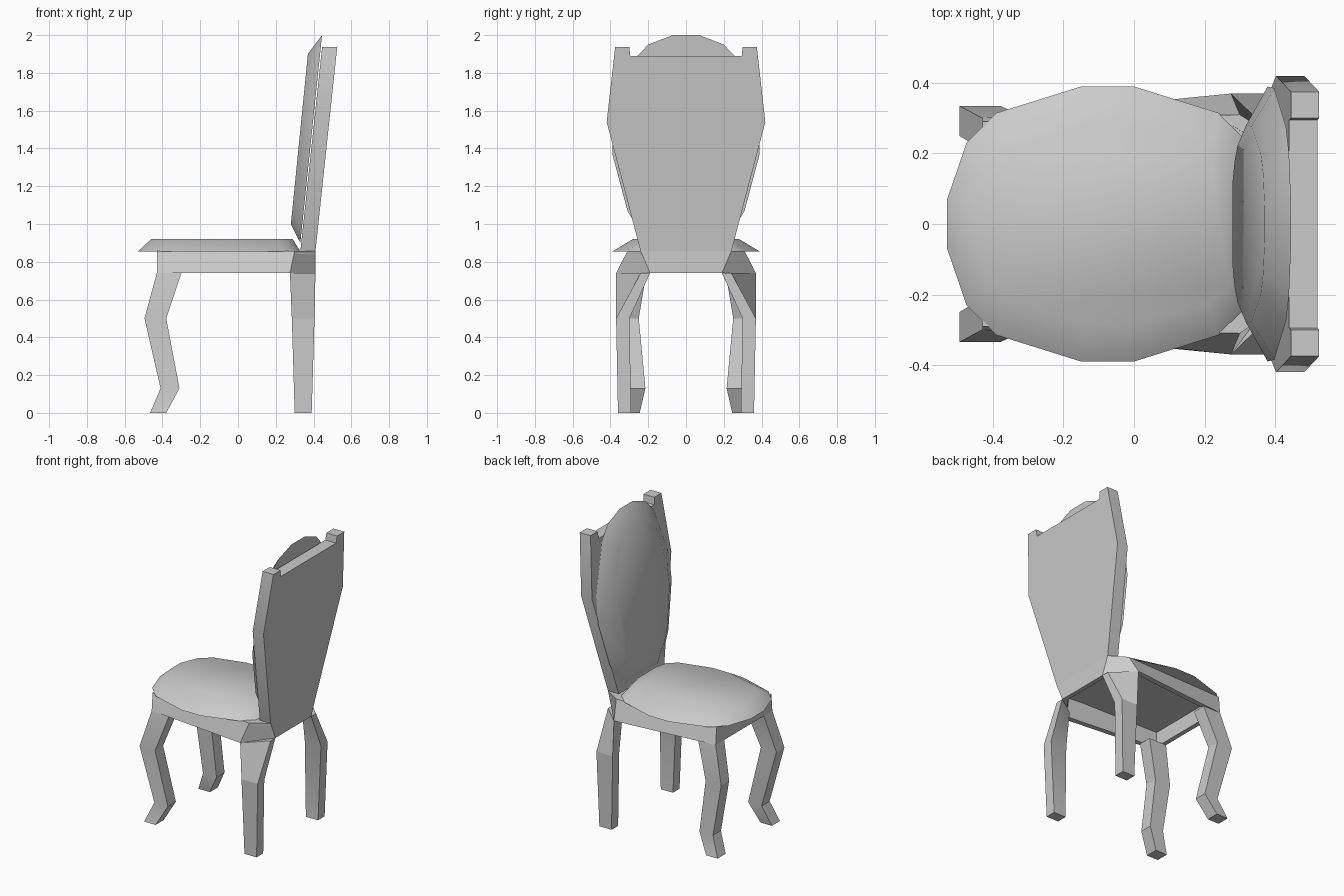
import bpy, bmesh, math

if "Cube" in bpy.data.objects:
    bpy.data.objects.remove(bpy.data.objects["Cube"])


def loft(name, rings, angle=25, mirror=False, loop=False):
    """Skin a list of equal-length point rings; cap the ends unless looped."""
    bm = bmesh.new()
    vs = [[bm.verts.new(p) for p in r] for r in rings]
    n = len(rings[0])
    pairs = list(zip(vs, vs[1:])) + ([(vs[-1], vs[0])] if loop else [])
    for a, b in pairs:
        for i in range(n):
            j = (i + 1) % n
            bm.faces.new((a[i], a[j], b[j], b[i]))
    if not loop:
        bm.faces.new(vs[0])
        bm.faces.new(vs[-1])
    bmesh.ops.recalc_face_normals(bm, faces=bm.faces[:])
    me = bpy.data.meshes.new(name)
    bm.to_mesh(me)
    bm.free()
    ob = bpy.data.objects.new(name, me)
    bpy.context.collection.objects.link(ob)
    bpy.ops.object.select_all(action='DESELECT')
    bpy.context.view_layer.objects.active = ob
    ob.select_set(True)
    bpy.ops.object.shade_smooth_by_angle(angle=math.radians(angle))
    if mirror:
        m = ob.modifiers.new("mirror", 'MIRROR')
        m.use_axis = (False, True, False)
    return ob


def both(half):
    """Close a half outline (first value a, second value y) across y = 0."""
    return half + [(a, -y) for a, y in reversed(half)]


def box_ring(x0, x1, y0, y1, z):
    return [(x0, y0, z), (x1, y0, z), (x1, y1, z), (x0, y1, z)]


# Seat cushion: wide rim below, smaller flat top
seat = both([(-.53, .07), (-.475, .23), (-.39, .315), (-.15, .39), (0, .39),
             (.24, .315), (.305, .25), (.33, .13)])
loft("seat_cushion", [
    [(x, y, .855) for x, y in seat],
    [((x + .10) * .87 - .085, y * .72, .92) for x, y in seat]], angle=60)

# Back cushion: same idea, leaning with the backrest
back = both([(2.0, .07), (1.95, .2), (1.87, .275), (1.55, .385), (1.37, .39),
             (1.07, .31), (.97, .25), (.90, .17)])
front = [(1.45 + (z - 1.45) * .82, y * .72) for z, y in back]
loft("back_cushion", [
    [(.33 + .1045 * (z - .9), y, z) for z, y in back],
    [(.28 + .1 * (z - 1.0), y, z) for z, y in front]], angle=60)

# Backrest: leaning slab whose two posts rise above the panel
slab = both([(1.89, .295), (1.937, .30), (1.937, .375), (1.54, .42), (.855, .24)])
loft("backrest", [
    [(x0 + .1065 * (z - .855), y, z) for z, y in slab] for x0 in (.33, .41)])

# Apron: hollow rail frame under the seat, each corner as (bottom, top)
corners = [((-.43, .30), (-.43, .29)), ((.275, .37), (.30, .31)), ((.41, .24), (.41, .24))]
corners[2] = ((.41, .19), (.41, .24))
flip = [((b[0], -b[1]), (t[0], -t[1])) for b, t in reversed(corners)]
loft("apron", [
    [(b[0], b[1], .74), (t[0], t[1], .857),
     (t[0] * .93, t[1] * .9, .857), (b[0] * .93, b[1] * .9, .74)]
    for b, t in corners + flip], loop=True)

# Board closing the frame beneath the cushion
board = both([t for b, t in corners])
loft("seat_board", [[(x * .99, y * .99, z) for x, y in board] for z in (.84, .856)])

# Cabriole front legs
loft("front_legs", [
    box_ring(-.43, -.30, .21, .30, .74),
    box_ring(-.495, -.38, .25, .335, .50),
    box_ring(-.41, -.31, .215, .30, .13),
    box_ring(-.465, -.38, .245, .33, 0)], mirror=True)

# Rear legs, twisting in to meet the narrow backrest
loft("rear_legs", [
    [(.275, .28, .74), (.41, .19, .74), (.41, .24, .74), (.275, .37, .74)],
    box_ring(.285, .405, .30, .37, .50),
    box_ring(.30, .39, .29, .36, 0)], mirror=True)
